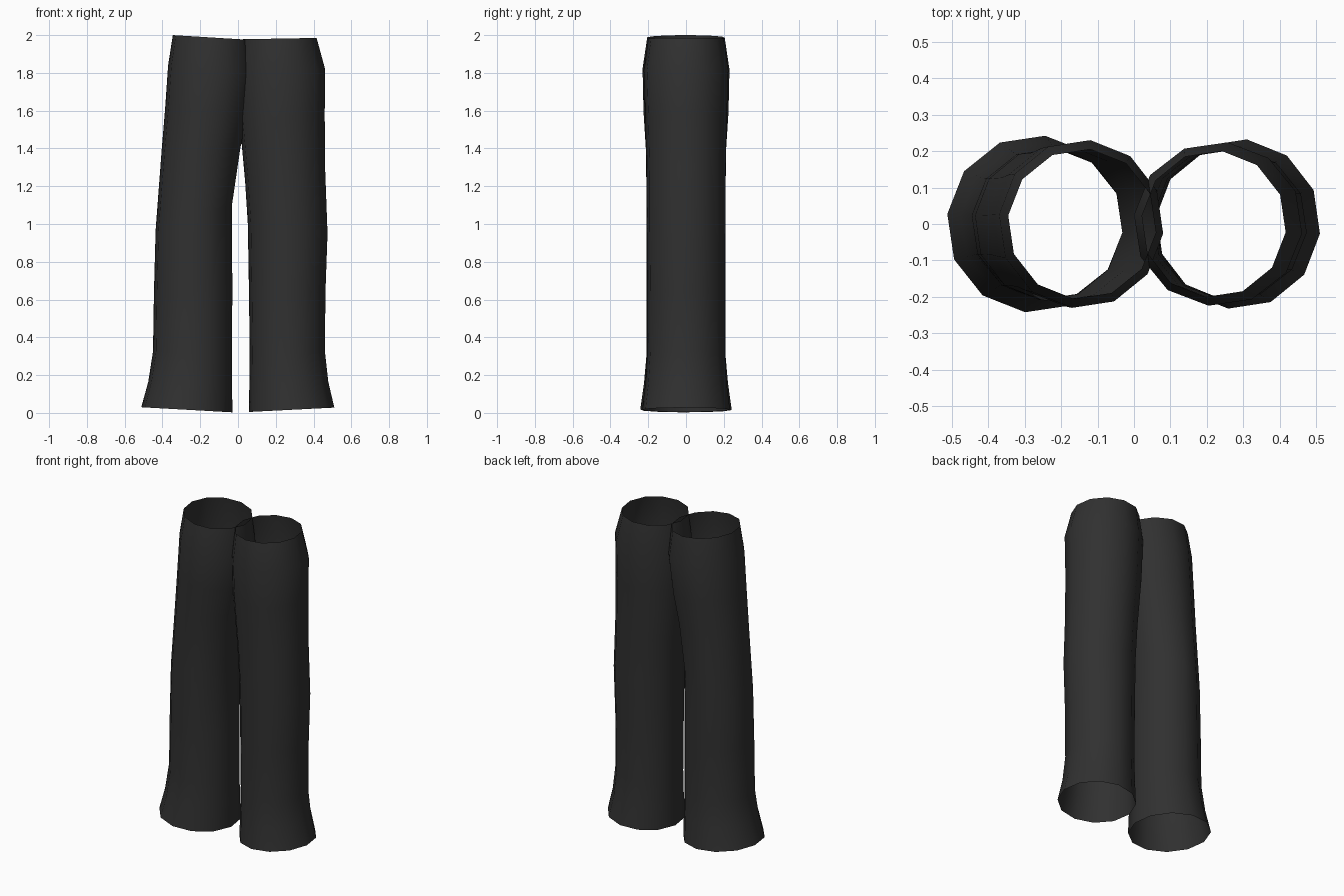
import bpy, bmesh, math

SIDES = 12
PHASE = math.radians(-6.5)

cloth = bpy.data.materials.new("dark_cloth")
cloth.diffuse_color = (0.03, 0.03, 0.03, 1)


def trouser_leg(name, rings):
    """Open tube; each ring = (x left, x right, z left, z right, y radius)."""
    bm = bmesh.new()
    loops = []
    for x0, x1, z0, z1, ry in rings:
        loop = []
        for i in range(SIDES):
            a = PHASE + i * math.tau / SIDES
            c = math.cos(a) / math.cos(PHASE)
            s = math.sin(a) / math.cos(PHASE)
            loop.append(bm.verts.new(((x0 + x1) / 2 + c * (x1 - x0) / 2,
                                      s * ry,
                                      (z0 + z1) / 2 + c * (z1 - z0) / 2)))
        loops.append(loop)
    for low, high in zip(loops, loops[1:]):
        for i in range(SIDES):
            j = (i + 1) % SIDES
            bm.faces.new((low[i], low[j], high[j], high[i])).smooth = True
    mesh = bpy.data.meshes.new(name)
    bm.to_mesh(mesh)
    bm.free()
    mesh.materials.append(cloth)
    obj = bpy.data.objects.new(name, mesh)
    bpy.context.collection.objects.link(obj)


# Leg on the -x side: flared hem, leaning inward at the top
trouser_leg("left_trouser_leg", [
    (-0.512, -0.030, 0.030, 0.003, 0.242),
    (-0.475, -0.031, 0.165, 0.155, 0.222),
    (-0.450, -0.032, 0.325, 0.315, 0.208),
    (-0.445, -0.030, 0.64, 0.64, 0.208),
    (-0.436, -0.032, 0.97, 1.10, 0.208),
    (-0.405, 0.012, 1.38, 1.40, 0.212),
    (-0.386, 0.050, 1.61, 1.58, 0.225),
    (-0.370, 0.080, 1.84, 1.80, 0.230),
    (-0.345, 0.060, 2.000, 1.975, 0.205),
])

# Leg on the +x side: more upright, bulging at the hip
trouser_leg("right_trouser_leg", [
    (0.058, 0.510, 0.005, 0.028, 0.232),
    (0.060, 0.478, 0.155, 0.165, 0.215),
    (0.062, 0.460, 0.315, 0.325, 0.205),
    (0.058, 0.463, 0.64, 0.64, 0.205),
    (0.052, 0.474, 1.00, 0.95, 0.208),
    (0.038, 0.461, 1.22, 1.30, 0.209),
    (0.008, 0.459, 1.55, 1.58, 0.216),
    (0.000, 0.461, 1.81, 1.82, 0.224),
    (0.022, 0.416, 1.978, 1.985, 0.200),
])
